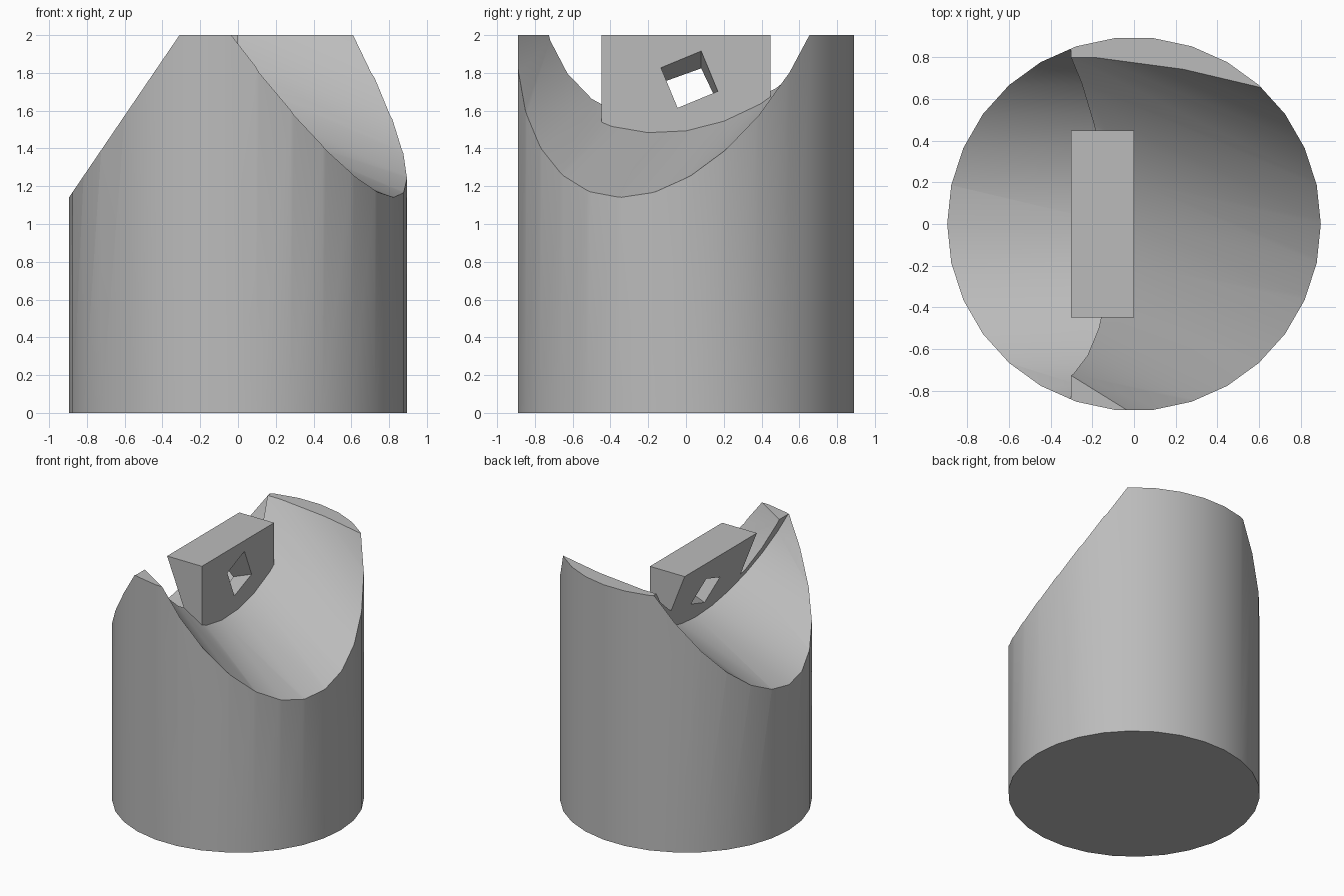
import bpy, bmesh, math
from mathutils import Matrix, Vector

cube = bpy.data.objects.get("Cube")
if cube:
    bpy.data.objects.remove(cube, do_unlink=True)

R, H, SIDES = 0.895, 2.0, 30
TILT = math.radians(21.5)       # fall of both saddle grooves
TURN = math.radians(22.5)       # sideways turn of the long groove
PIVOT = Vector((0, 0, 2.455))   # where the groove axes meet

grey = bpy.data.materials.new("plain grey")
grey.use_nodes = True
colour = (0.5, 0.5, 0.5, 1)
grey.diffuse_color = colour
grey.node_tree.nodes["Principled BSDF"].inputs["Base Color"].default_value = colour


def add_object(name, bm):
    bmesh.ops.recalc_face_normals(bm, faces=bm.faces)
    mesh = bpy.data.meshes.new(name)
    bm.to_mesh(mesh)
    bm.free()
    mesh.materials.append(grey)
    obj = bpy.data.objects.new(name, mesh)
    bpy.context.collection.objects.link(obj)
    return obj


def prism(name, points, sweep):
    """Extrude a flat outline along a vector."""
    bm = bmesh.new()
    face = bm.faces.new([bm.verts.new(p) for p in points])
    out = bmesh.ops.extrude_face_region(bm, geom=[face], use_keep_orig=True)
    moved = [v for v in out["geom"] if isinstance(v, bmesh.types.BMVert)]
    bmesh.ops.translate(bm, verts=moved, vec=sweep)
    return add_object(name, bm)


def cylinder(name, start, end, matrix):
    """Round bar along the matrix's z axis."""
    ring = [(R * math.cos(a), R * math.sin(a), start)
            for a in (math.tau * i / SIDES for i in range(SIDES))]
    sweep = matrix.to_3x3() @ Vector((0, 0, end - start))
    return prism(name, [matrix @ Vector(p) for p in ring], sweep)


def boolean(target, helper, operation):
    mod = target.modifiers.new(helper.name, 'BOOLEAN')
    mod.operation, mod.solver, mod.object = operation, 'EXACT', helper
    bpy.context.view_layer.objects.active = target
    bpy.ops.object.modifier_apply(modifier=mod.name)
    bpy.data.objects.remove(helper, do_unlink=True)


def groove_axis(heading):
    return (Matrix.Translation(PIVOT) @ Matrix.Rotation(heading, 4, 'Z')
            @ Matrix.Rotation(math.pi / 2 + TILT, 4, 'Y'))


# Round post
post = cylinder("notched_post", 0, H, Matrix())

# Long groove falling towards the +x side
boolean(post, cylinder("long_groove", -2, 3, groove_axis(-TURN)), 'DIFFERENCE')

# Upright lug standing in the groove
w = R / 2
lug = prism("lug", [(0, -w, 1), (0, w, 1), (0, w, H), (0, -w, H)], Vector((-0.6, 0, 0)))
boolean(post, lug, 'UNION')

# Short groove falling towards -x, its flat end trimming the lug
boolean(post, cylinder("short_groove", w, 3, groove_axis(math.pi)), 'DIFFERENCE')

# Sloping square hole through the lug
slope = Vector((math.cos(TILT), 0, math.sin(TILT)))
centre = Vector((0, 0.018, 1.765))
corners = []
for i in range(4):
    a = TURN + math.pi / 4 + i * math.pi / 2
    corners.append(centre + Vector((0, math.cos(a), math.sin(a))) * 0.163 - slope * 0.6)
boolean(post, prism("square_hole", corners, slope * 0.75), 'DIFFERENCE')

# Smooth rounds, crisp edges
bpy.ops.object.select_all(action='DESELECT')
post.select_set(True)
bpy.context.view_layer.objects.active = post
bpy.ops.object.shade_smooth_by_angle(angle=math.radians(30))
